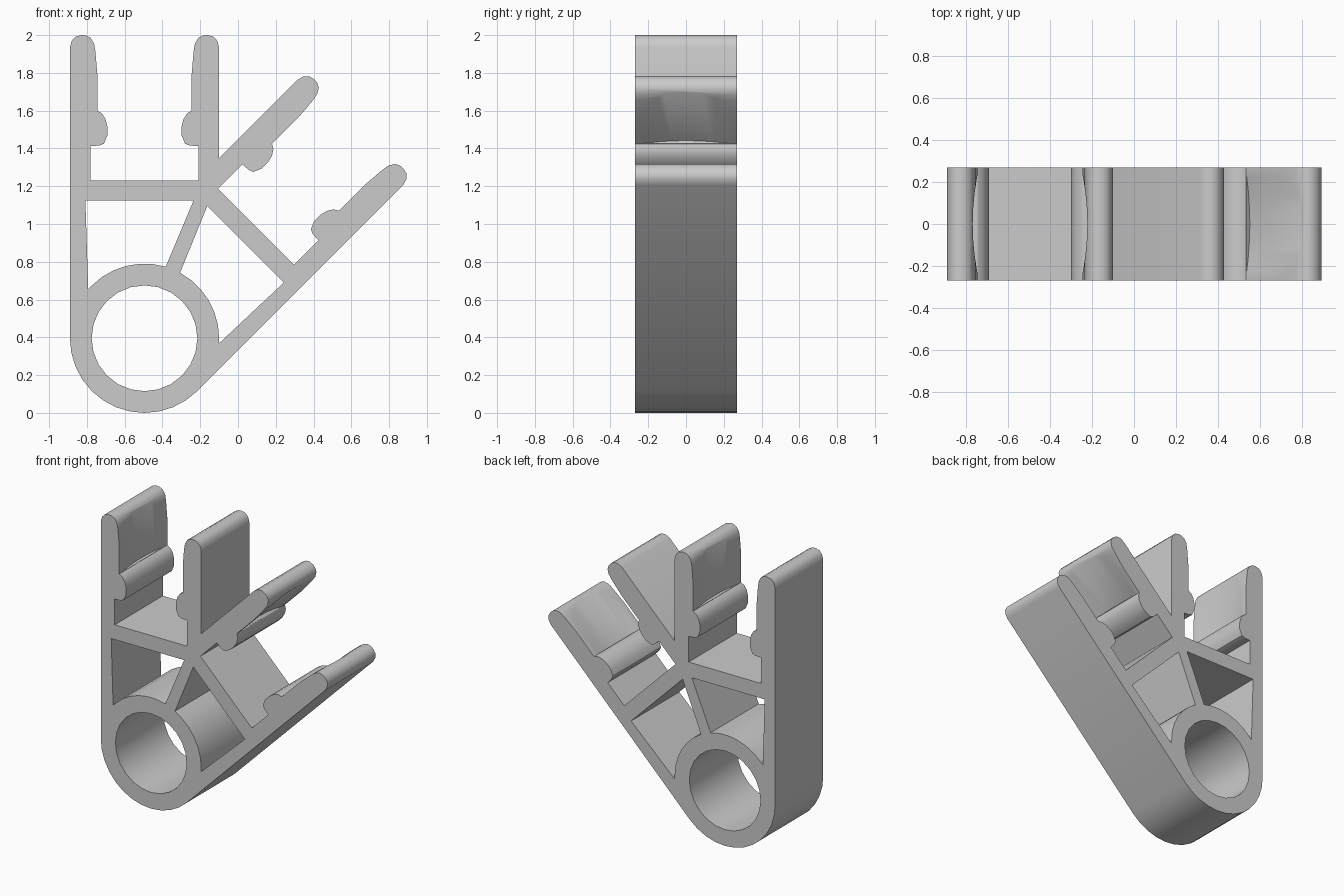
import bpy, bmesh, math
from math import cos, sin, radians

if "Cube" in bpy.data.objects:
    bpy.data.objects.remove(bpy.data.objects["Cube"])

CX, CZ = -0.495, 0.395      # ring centre
HALF = 0.27                 # half depth in y
R_OUT, R_IN = 0.395, 0.28
AXIS = radians(67.5)        # mirror line through the ring centre


def arc(r, a0, a1, n):
    return [(r * cos(radians(a0 + (a1 - a0) * i / n)),
             r * sin(radians(a0 + (a1 - a0) * i / n))) for i in range(n + 1)]


def reflect(p):
    c, s = cos(2 * AXIS), sin(2 * AXIS)
    return (p[0] * c + p[1] * s, p[0] * s - p[1] * c)


def world(p, y):
    return (p[0] + CX, y, p[1] + CZ)


def finish(bm, name):
    bmesh.ops.recalc_face_normals(bm, faces=bm.faces)
    me = bpy.data.meshes.new(name)
    bm.to_mesh(me)
    bm.free()
    ob = bpy.data.objects.new(name, me)
    bpy.context.collection.objects.link(ob)
    return ob


# Left jaw: rounded tip, grip face, retaining bump, neck
jaw = [(-0.395, 1.54), (-0.385, 1.575), (-0.365, 1.597), (-0.335, 1.605),
       (-0.31, 1.603), (-0.285, 1.59), (-0.267, 1.56), (-0.26, 1.52),
       (-0.25, 1.40), (-0.25, 1.205), (-0.225, 1.19), (-0.206, 1.16),
       (-0.196, 1.12), (-0.196, 1.075), (-0.215, 1.03), (-0.24, 1.02),
       (-0.285, 1.018), (-0.285, 0.835)]
crotch = (0.395, 0.395 * math.tan(AXIS))

# Half outline from the ring bottom to the crotch, then its reflection
half = arc(R_OUT, 247.5, 180, 6) + jaw
half += [(-u, v) for u, v in reversed(jaw)] + [crotch]
outline = half + [reflect(p) for p in reversed(half[1:-1])]

# Openings: bore and the two cells beside the spoke
bore = arc(R_IN, 0, 345, 23)
cell = [(-0.313, 0.73), (-0.298, 0.26)] + arc(R_OUT, 135, 73.5, 6) + [(0.26, 0.73)]
loops = [outline, bore, cell, [reflect(p) for p in cell]]

bm = bmesh.new()
for pts in loops:
    vs = [bm.verts.new(world(p, -HALF)) for p in pts]
    for i, v in enumerate(vs):
        bm.edges.new((v, vs[(i + 1) % len(vs)]))
bmesh.ops.triangle_fill(bm, edges=bm.edges[:], use_beauty=True, normal=(0, -1, 0))
ext = bmesh.ops.extrude_face_region(bm, geom=bm.faces[:])
bmesh.ops.translate(bm, vec=(0, 2 * HALF, 0),
                    verts=[g for g in ext['geom'] if isinstance(g, bmesh.types.BMVert)])
body = finish(bm, "double_clip_body")


# Barrel cutters hollow the facing grip faces of each clip
def barrel(name, flip):
    prof = []
    for side in (-1, 1):
        for i in range(9):
            y = side * (-0.3 + 0.6 * i / 8)
            prof.append((side * (0.273 - 0.03 * (y / HALF) ** 2), y))
    bm = bmesh.new()
    rings = []
    for v in (1.207, 1.7):
        rings.append([bm.verts.new(world(flip((u, v)), y)) for u, y in prof])
    n = len(prof)
    for i in range(n):
        j = (i + 1) % n
        bm.faces.new((rings[0][i], rings[0][j], rings[1][j], rings[1][i]))
    for r in rings:
        bm.faces.new(r)
    ob = finish(bm, name)
    ob.hide_render = True
    ob.hide_set(True)
    return ob


for name, flip in (("left_grip_cutter", lambda p: p), ("right_grip_cutter", reflect)):
    m = body.modifiers.new(name, 'BOOLEAN')
    m.operation = 'DIFFERENCE'
    m.solver = 'EXACT'
    m.object = barrel(name, flip)

bpy.context.view_layer.objects.active = body
body.select_set(True)
for m in list(body.modifiers):
    bpy.ops.object.modifier_apply(modifier=m.name)
for ob in list(bpy.data.objects):
    if ob.name.endswith("cutter"):
        bpy.data.objects.remove(ob)
bpy.ops.object.shade_smooth_by_angle(angle=radians(35))
